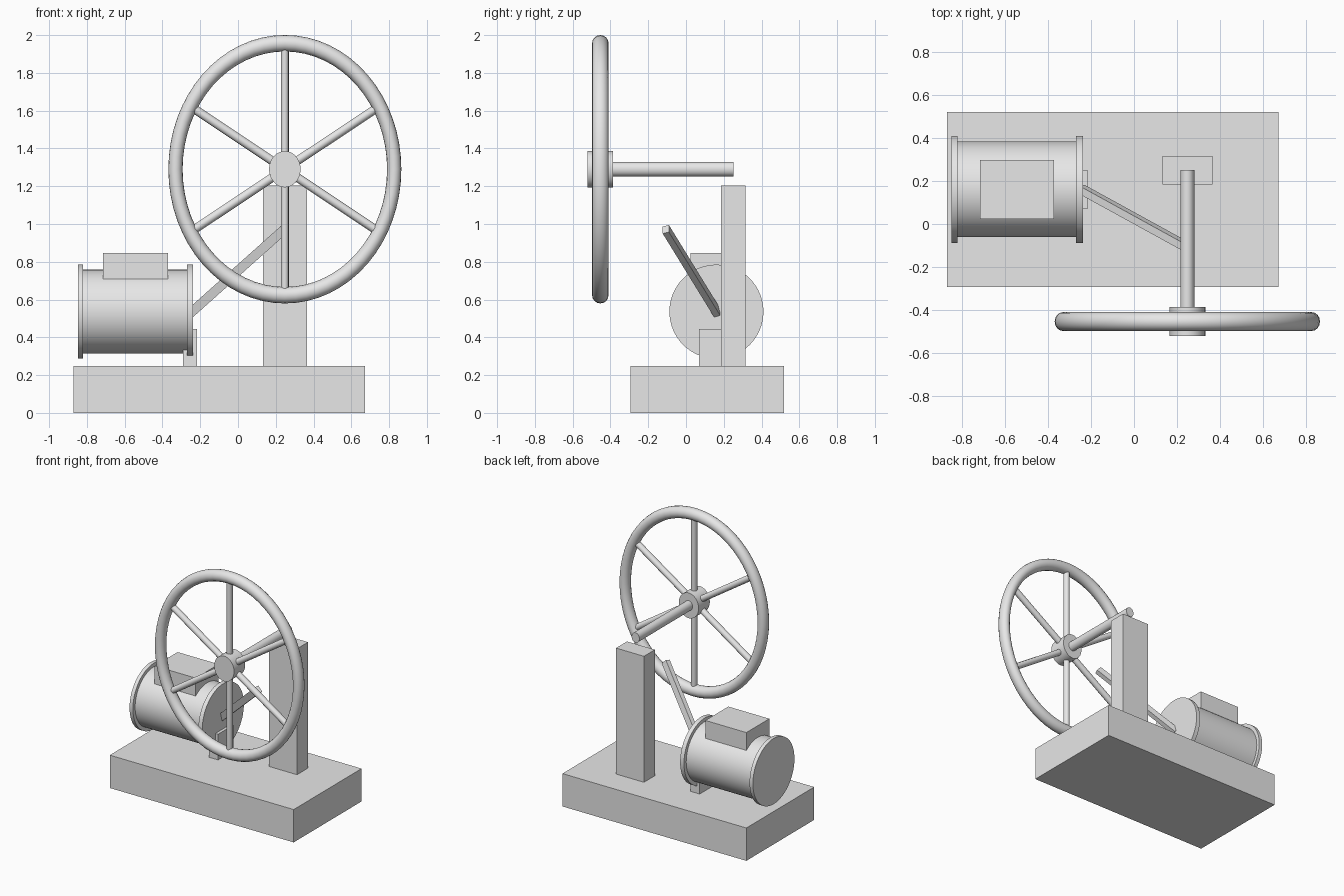
import bpy
import math
from mathutils import Matrix, Vector

cube = bpy.data.objects.get("Cube")
if cube:
    bpy.data.objects.remove(cube, do_unlink=True)

grey = bpy.data.materials.new("plain grey")
grey.use_nodes = True
grey.diffuse_color = (0.8, 0.8, 0.8, 1)
grey.node_tree.nodes["Principled BSDF"].inputs["Base Color"].default_value = (0.8, 0.8, 0.8, 1)


def finish(name, smooth=False):
    """Name and colour the newest object."""
    obj = bpy.context.object
    obj.name = name
    obj.data.materials.append(grey)
    if smooth:
        bpy.ops.object.shade_smooth_by_angle(angle=math.radians(40))
    return obj


def box(name, low, high):
    low, high = Vector(low), Vector(high)
    bpy.ops.mesh.primitive_cube_add(size=1, location=(low + high) / 2)
    bpy.context.object.scale = high - low
    return finish(name)


def rod(name, start, end, radius, sides=40):
    start, end = Vector(start), Vector(end)
    axis = end - start
    bpy.ops.mesh.primitive_cylinder_add(vertices=sides, radius=radius, depth=axis.length)
    obj = finish(name, True)
    obj.matrix_world = Matrix.Translation((start + end) / 2) @ axis.to_track_quat("Z", "Y").to_matrix().to_4x4()
    return obj


# Base and upright post
box("base", (-0.87, -0.293, 0), (0.672, 0.52, 0.249))
box("post", (0.132, 0.184, 0.249), (0.366, 0.315, 1.204))

# Motor lying along x, with end flanges, terminal box and foot
motor_y, motor_z = 0.161, 0.536
for name, x0, x1, radius in (("motor_body", -0.83, -0.26, 0.222),
                             ("motor_rear_flange", -0.848, -0.82, 0.249),
                             ("motor_front_flange", -0.27, -0.238, 0.249)):
    rod(name, (x0, motor_y, motor_z), (x1, motor_y, motor_z), radius, 64)
box("terminal_box", (-0.715, 0.023, 0.69), (-0.371, 0.298, 0.846))
box("motor_foot", (-0.291, 0.07, 0.249), (-0.216, 0.252, 0.444))

# Slanted crank arm, from the motor towards the wheel shaft
start, end = Vector((-0.25, 0.165, 0.53)), Vector((0.245, -0.107, 0.972))
along = (end - start).normalized()
across = along.cross(Vector((0, 1, 0))).normalized()
deep = along.cross(across)
bpy.ops.mesh.primitive_cube_add(size=1)
arm = finish("crank_arm")
turn = Matrix((across, deep, along)).transposed().to_4x4()
arm.matrix_world = (Matrix.Translation((start + end) / 2) @ turn
                    @ Matrix.Diagonal((0.05, 0.035, (end - start).length, 1)))

# Wheel: built round about the origin, then narrowed in x and placed
wheel_y = -0.4535
parts = []
bpy.ops.mesh.primitive_torus_add(major_radius=0.667, minor_radius=0.0435,
                                 major_segments=64, minor_segments=16,
                                 rotation=(math.pi / 2, 0, 0))
parts.append(finish("wheel_rim", True))
parts.append(rod("wheel_hub", (0, -0.067, 0), (0, 0.067, 0), 0.096))
parts.append(rod("wheel_shaft", (0, 0, 0), (0, 0.704, 0), 0.0375))
for i in range(6):
    angle = math.radians(30 + 60 * i)
    tip = Vector((math.cos(angle), 0, math.sin(angle))) * 0.66
    parts.append(rod(f"spoke_{i + 1}", (0, 0, 0), tip, 0.024, 12))

bpy.context.view_layer.update()
place = Matrix.Translation((0.248, wheel_y, 1.29)) @ Matrix.Diagonal((0.868, 1, 1, 1))
for obj in parts:
    obj.data.transform(place @ obj.matrix_world)
    obj.matrix_world = Matrix.Identity(4)
